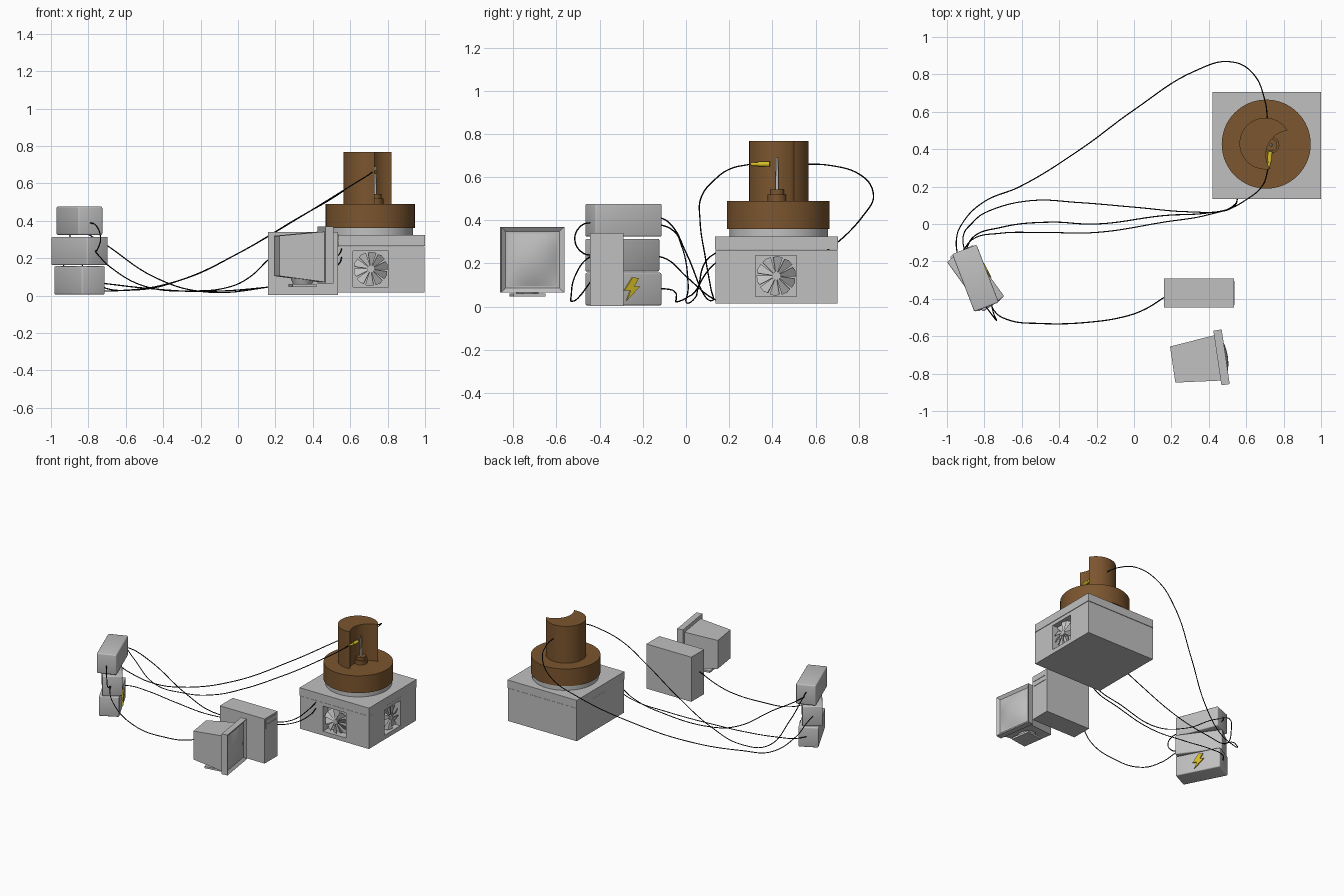
import bpy, bmesh, math
from math import sin, cos, pi, radians
from mathutils import Vector, Matrix

if "Cube" in bpy.data.objects:
    bpy.data.objects.remove(bpy.data.objects["Cube"])


def mat(name, rgb):
    m = bpy.data.materials.new(name)
    m.diffuse_color = (*rgb, 1)
    m.use_nodes = True
    m.node_tree.nodes["Principled BSDF"].inputs["Base Color"].default_value = m.diffuse_color
    return m


GREY = mat("grey", (0.53, 0.53, 0.53))
BROWN = mat("brown", (0.2, 0.092, 0.028))
YELLOW = mat("yellow", (0.68, 0.52, 0.02))
BLACK = mat("black", (0.004, 0.004, 0.004))


def finish(name, bm, m, loc=(0, 0, 0), rz=0, smooth=False):
    bmesh.ops.recalc_face_normals(bm, faces=bm.faces)
    me = bpy.data.meshes.new(name)
    bm.to_mesh(me)
    bm.free()
    me.materials.append(m)
    ob = bpy.data.objects.new(name, me)
    bpy.context.collection.objects.link(ob)
    ob.location, ob.rotation_euler = loc, (0, 0, rz)
    if smooth:
        bpy.ops.object.select_all(action='DESELECT')
        ob.select_set(True)
        bpy.context.view_layer.objects.active = ob
        bpy.ops.object.shade_smooth_by_angle(angle=radians(35))
    return ob


def box(name, loc, size, m=GREY, rz=0, bevel=0):
    bm = bmesh.new()
    bmesh.ops.create_cube(bm, size=1, matrix=Matrix.Diagonal((*size, 1)))
    if bevel:
        bmesh.ops.bevel(bm, geom=bm.edges[:], offset=bevel, segments=3,
                        affect='EDGES', profile=0.5)
    return finish(name, bm, m, loc, rz, bool(bevel))


def rod(name, a, b, r1, r2=None, m=GREY, seg=48):
    a, b = Vector(a), Vector(b)
    d = b - a
    bm = bmesh.new()
    rot = d.to_track_quat('Z', 'Y').to_matrix().to_4x4()
    bmesh.ops.create_cone(bm, cap_ends=True, segments=seg, radius1=r1,
                          radius2=r1 if r2 is None else r2, depth=d.length, matrix=rot)
    return finish(name, bm, m, (a + b) / 2, 0, True)


def prism(name, pts, h, m, loc=(0, 0, 0), smooth=False, mtx=Matrix()):
    bm = bmesh.new()
    f = bm.faces.new([bm.verts.new((x, y, 0)) for x, y in pts])
    ex = bmesh.ops.extrude_face_region(bm, geom=[f])
    bmesh.ops.translate(bm, verts=[v for v in ex['geom'] if isinstance(v, bmesh.types.BMVert)],
                        vec=(0, 0, h))
    bmesh.ops.transform(bm, matrix=mtx, verts=bm.verts[:])
    return finish(name, bm, m, loc, 0, smooth)


def cable(name, pts):
    cu = bpy.data.curves.new(name, 'CURVE')
    cu.dimensions, cu.bevel_depth, cu.bevel_resolution, cu.resolution_u = '3D', 0.0032, 1, 8
    cu.use_fill_caps = True
    sp = cu.splines.new('BEZIER')
    sp.bezier_points.add(len(pts) - 1)
    for bp, p in zip(sp.bezier_points, pts):
        bp.co = p
        bp.handle_left_type = bp.handle_right_type = 'AUTO'
    cu.materials.append(BLACK)
    ob = bpy.data.objects.new(name, cu)
    bpy.context.collection.objects.link(ob)
    bpy.ops.object.select_all(action='DESELECT')
    ob.select_set(True)
    bpy.context.view_layer.objects.active = ob
    bpy.ops.object.convert(target='MESH')


# machine housing with two recessed fans, and its lid
housing = box("housing", (0.71, 0.42, 0.139), (0.576, 0.566, 0.248))
box("housing_lid", (0.71, 0.42, 0.295), (0.58, 0.57, 0.06))


def fan(side, loc, rz):
    cut = box(side + "_fan_cutter", loc, (0.19, 0.1, 0.19), GREY, rz)
    cut.hide_render = True
    cut.hide_viewport = True
    md = housing.modifiers.new(side, 'BOOLEAN')
    md.object, md.operation, md.solver = cut, 'DIFFERENCE', 'EXACT'
    bm = bmesh.new()
    n = 10
    for k in range(n):
        a = 2 * pi * k / n
        q = [(0.016, a, .012), (0.09, a, .022), (0.092, a + .28, .012), (0.088, a + .5, 0), (0.016, a + .6, 0)]
        bm.faces.new([bm.verts.new((r * cos(t), y, r * sin(t))) for r, t, y in q])
    blades = finish(side + "_fan_blades", bm, GREY, loc, rz)
    so = blades.modifiers.new("thickness", 'SOLIDIFY')
    so.thickness = 0.004
    out = Matrix.Rotation(rz, 3, 'Z') @ Vector((0, 1, 0))
    c = Vector(loc)
    rod(side + "_fan_hub", c + out * 0.045, c - out * 0.004, 0.02, m=GREY, seg=24)


fan("front", (0.71, 0.148, 0.142), 0)
fan("right", (0.985, 0.418, 0.142), pi / 2)

# turntable, brown drum and crescent-shaped shield
rod("turntable", (0.707, 0.43, 0.325), (0.707, 0.43, 0.362), 0.228, seg=64)
rod("drum", (0.707, 0.427, 0.36), (0.707, 0.427, 0.49), 0.238, m=BROWN, seg=64)
C, R, B, r = Vector((0.702, 0.43)), 0.138, Vector((0.835, 0.37)), 0.13
d = B - C
ang, L = math.atan2(d.y, d.x), d.length
a1 = math.acos((R * R - r * r + L * L) / (2 * R * L))
a2 = math.acos((r * r - R * R + L * L) / (2 * r * L))
outer = [(C.x + R * cos(t), C.y + R * sin(t))
         for t in (ang + a1 + (2 * pi - 2 * a1) * i / 40 for i in range(41))]
inner = [(B.x + r * cos(t), B.y + r * sin(t))
         for t in (ang + pi + a2 - 2 * a2 * i / 24 for i in range(1, 24))]
prism("crescent_shield", outer + inner, 0.28, BROWN, (0, 0, 0.488), True)

# sample holder and electrodes
X, Y = 0.733, 0.422
rod("holder_base", (X, Y, 0.488), (X, Y, 0.52), 0.044, m=BROWN, seg=32)
rod("holder_top", (X, Y, 0.52), (X, Y, 0.542), 0.033, m=BROWN, seg=32)
rod("sample_rod", (X, Y, 0.53), (X, Y, 0.69), 0.008, 0.005, seg=16)
for nm, y0, y1, y2 in (("front", 0.3, 0.335, 0.388), ("back", 0.55, 0.482, 0.457)):
    rod(nm + "_electrode_stem", (0.718, y0, 0.66), (0.725, y1, 0.66), 0.008, m=YELLOW, seg=16)
    rod(nm + "_electrode", (0.725, y1, 0.66), (0.728, y2, 0.66), 0.012, m=YELLOW, seg=16)

# computer tower with drive bays on its +x face
box("tower", (0.347, -0.368, 0.172), (0.375, 0.155, 0.337))
for i, z in enumerate((0.312, 0.275)):
    box(f"drive_bay_{i + 1}", (0.535, -0.368, z), (0.006, 0.128, 0.033))

# monitor: bezel frame, tapered body, domed screen, stand
MR, MC = radians(8.4), Vector((0.468, -0.713, 0.217))
bm = bmesh.new()
bmesh.ops.create_cube(bm, size=1, matrix=Matrix.Diagonal((0.045, 0.295, 0.305, 1)))
f = [f for f in bm.faces if f.calc_center_median().x > 0.02]
bmesh.ops.inset_region(bm, faces=f, thickness=0.03)
bmesh.ops.translate(bm, verts=f[0].verts[:], vec=(-0.015, 0, 0))
finish("monitor_bezel", bm, GREY, MC, MR)

bm = bmesh.new()
bmesh.ops.create_cube(bm, size=1)
for v in bm.verts:
    front = v.co.x > 0
    v.co = (-0.02, v.co.y * 0.245, v.co.z * 0.27 - 0.01) if front else \
        (-0.264, v.co.y * 0.195, v.co.z * 0.215 - 0.005)
finish("monitor_body", bm, GREY, MC, MR)

bm = bmesh.new()
bmesh.ops.create_grid(bm, x_segments=12, y_segments=12, size=1)
for v in bm.verts:
    u, w = v.co.x, v.co.y
    v.co = (0.008 + 0.026 * (1 - u * u) * (1 - w * w), u * 0.117, w * 0.122)
finish("monitor_screen", bm, GREY, MC, MR, True)
box("monitor_stand_plate", (0.345, -0.735, 0.054), (0.13, 0.15, 0.014), rz=MR)
rod("monitor_neck", (0.345, -0.735, 0.06), (0.345, -0.735, 0.095), 0.05, 0.065, seg=32)

# three stacked power boxes, each turned differently
for nm, x, y, z, deg in (("bottom", -0.8475, -0.29, 0.081, 27),
                         ("middle", -0.847, -0.295, 0.238, 36),
                         ("top", -0.8475, -0.29, 0.4, 21)):
    box(nm + "_power_box", (x, y, z), (0.14, 0.33, 0.152), rz=radians(deg), bevel=0.008)

# lightning bolt plate on the bottom box
bolt = [(0, .053), (.034, .05), (.01, .012), (.04, .012), (-.03, -.055), (-.01, -.008), (-.042, -.008)]
t = radians(27)
nrm, tan = Vector((cos(t), sin(t), 0)), Vector((-sin(t), cos(t), 0))
mtx = Matrix((tan, Vector((0, 0, 1)), nrm)).transposed().to_4x4()
p = Vector((-0.8475, -0.29, 0.082)) + nrm * 0.0695 + tan * 0.008
prism("lightning_bolt", bolt, 0.009, YELLOW, p, False, mtx)

# cables
cable("back_electrode_cable", [(.715, .55, .66), (.7, .66, .655), (.64, .8, .615), (.52, .867, .53),
      (.33, .82, .42), (0, .61, .225), (-.3, .39, .085), (-.61, .2, .028), (-.8, .12, .04),
      (-.92, .0, .14), (-.95, -.09, .22), (-.944, -.17, .238)])
cable("front_electrode_cable", [(.718, .3, .66), (.69, .21, .64), (.6, .13, .585), (.48, .072, .51),
      (.3, .065, .4), (0, .09, .225), (-.3, .115, .085), (-.55, .125, .03), (-.75, .08, .06),
      (-.87, 0, .25), (-.915, -.08, .39), (-.907, -.14, .42)])
cable("upper_housing_cable", [(.555, .14, .25), (.54, .1, .22), (.4, .06, .1), (.16, .045, .045),
      (-.2, 0, .022), (-.45, .01, .1), (-.72, -.02, .28), (-.86, -.07, .36), (-.9, -.14, .385)])
cable("lower_housing_cable", [(.555, .14, .205), (.54, .105, .17), (.4, .05, .08), (.16, .01, .045),
      (-.2, -.045, .022), (-.5, -.045, .04), (-.72, -.05, .065), (-.86, -.08, .08), (-.92, -.15, .085)])
cable("tower_cable", [(.165, -.39, .195), (.05, -.46, .09), (-.05, -.495, .045), (-.24, -.525, .025),
      (-.5, -.532, .05), (-.68, -.51, .15), (-.75, -.46, .22), (-.765, -.42, .24)])
cable("linking_cable", [(-.8, -.43, .39), (-.76, -.485, .375), (-.735, -.515, .31),
      (-.75, -.48, .25), (-.765, -.42, .235)])
